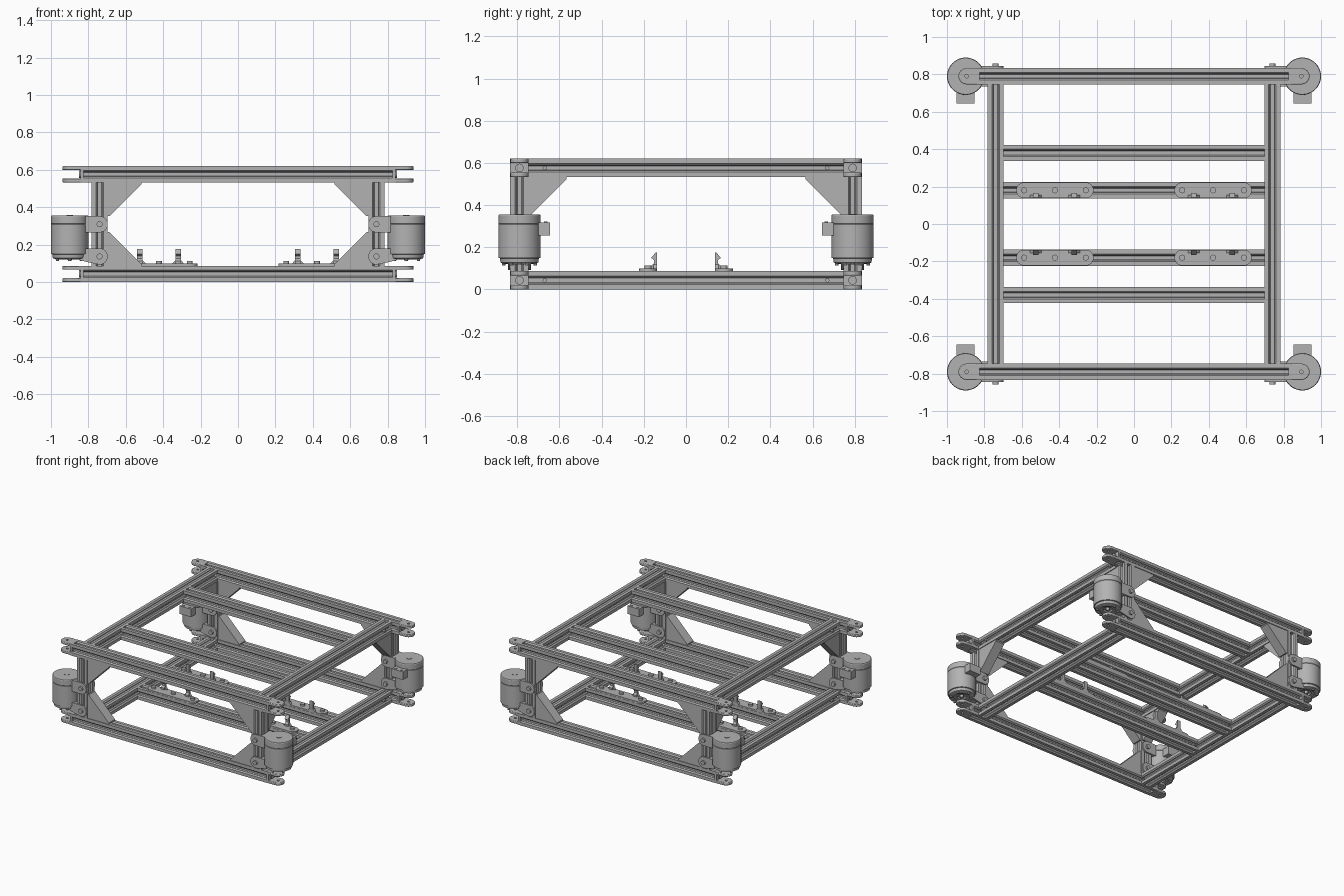
import bpy, bmesh, math
from mathutils import Vector

cube = bpy.data.objects.get("Cube")
if cube:
    bpy.data.objects.remove(cube, do_unlink=True)

grey = bpy.data.materials.new("machined grey")
grey.use_nodes = True
COL = (0.45, 0.45, 0.45, 1)
grey.diffuse_color = COL
grey.node_tree.nodes["Principled BSDF"].inputs["Base Color"].default_value = COL

H = 0.0435                      # half width of a rail
RAIL_X, RAIL_Y = 0.74, 0.79     # post positions
LOW, HIGH, MID = H, 0.62 - H, 0.31
MOTOR_X = 0.9
parts = []


def finish(name, bm):
    bmesh.ops.recalc_face_normals(bm, faces=bm.faces)
    me = bpy.data.meshes.new(name)
    bm.to_mesh(me)
    bm.free()
    me.materials.append(grey)
    ob = bpy.data.objects.new(name, me)
    bpy.context.collection.objects.link(ob)
    parts.append(ob)
    return ob


def prism(name, pts, axis, lo, hi):
    """Extrude a flat outline along an axis from lo to hi."""
    place = {"x": lambda a, b: (lo, a, b),
             "y": lambda a, b: (a, lo, b),
             "z": lambda a, b: (a, b, lo)}[axis]
    bm = bmesh.new()
    face = bm.faces.new([bm.verts.new(place(*p)) for p in pts])
    ext = bmesh.ops.extrude_face_region(bm, geom=[face])
    step = Vector([hi - lo if a == axis else 0 for a in "xyz"])
    bmesh.ops.translate(bm, vec=step, verts=[v for v in ext["geom"] if isinstance(v, bmesh.types.BMVert)])
    return finish(name, bm)


def circle(a, b, r, n=20):
    return [(a + r * math.cos(math.tau * i / n), b + r * math.sin(math.tau * i / n)) for i in range(n)]


def arc(a, b, r, start, n=12):
    """Half circle, counterclockwise from a start angle."""
    return [(a + r * math.cos(start + math.pi * i / n), b + r * math.sin(start + math.pi * i / n))
            for i in range(n + 1)]


def rect(a0, a1, b0, b1):
    return [(a0, b0), (a1, b0), (a1, b1), (a0, b1)]


def lathe(name, profile, x, y, n=40):
    """Revolve (radius, height) points around a vertical axis."""
    bm = bmesh.new()
    rings = [[bm.verts.new((px, py, z)) for px, py in circle(x, y, r, n)] for r, z in profile]
    for low, up in zip(rings, rings[1:]):
        for i in range(n):
            j = (i + 1) % n
            bm.faces.new((low[i], low[j], up[j], up[i]))
    bm.faces.new(rings[0])
    bm.faces.new(rings[-1])
    return finish(name, bm)


def slot_profile(a, b):
    """Square extrusion section with an undercut V slot on each side."""
    side = [(H, H), (0.02, H), (0.012, H - 0.009), (0.012, H - 0.013), (0.022, H - 0.013), (0.01, H - 0.026)]
    side += [(-u, v) for u, v in reversed(side[1:])]
    pts = []
    for k in range(4):
        c, s = round(math.cos(k * math.pi / 2)), round(math.sin(k * math.pi / 2))
        pts += [(a + c * u - s * v, b + s * u + c * v) for u, v in side]
    return pts


def gusset(name, axis, a, b, da, db, centre):
    """Solid corner wedge with blunt tips."""
    L, t = 0.18, 0.01
    pts = [(0, 0), (L, 0), (L, t), (t, L), (0, L)]
    prism(name, [(a + da * u, b + db * v) for u, v in pts], axis, centre - 0.038, centre + 0.038)


# Long rails with forked, rounded ends
cutters = []
for sx in (-1, 1):
    for sy in (-1, 1):
        cutters.append(prism("pin_hole_cutter", circle(sx * 0.895, sy * RAIL_Y, 0.009), "z", -0.05, 0.67))
        parts.remove(cutters[-1])
        cutters[-1].hide_render = True
        cutters[-1].display_type = "WIRE"
        cutters[-1].hide_set(True)
for z, level in ((LOW, "lower"), (HIGH, "upper")):
    for sy, end in ((-1, "front"), (1, "back")):
        y = sy * RAIL_Y
        prism(f"{level}_{end}_rail", slot_profile(y, z), "x", -0.825, 0.825)
        for sx in (-1, 1):
            prism("fork_root", rect(sx * 0.825, sx * 0.842, y - H, y + H), "z", z - H, z + H)
            tip = arc(0.895, y, H, -math.pi / 2)
            outline = [(sx * u, v) for u, v in tip + [(0.835, y + H), (0.835, y - H)]]
            for lo in (z - H, z + H - 0.021):
                tine = prism("fork_tine", outline, "z", lo, lo + 0.021)
                bev = tine.modifiers.new("soft edge", "BEVEL")
                bev.width, bev.segments, bev.limit_method = 0.004, 2, "ANGLE"
                hole = tine.modifiers.new("pin hole", "BOOLEAN")
                hole.object = cutters[(sx > 0) * 2 + (sy > 0)]
            prism("fork_bolt", circle(y, z, 0.02), "x", sx * 0.84, sx * 0.85)
            # small slot bolt on the side rails
            prism("slot_bolt", circle(sy * 0.67, z, 0.01, 12), "x", sx * 0.755, sx * 0.782)
    # Side rails
    for sx, side in ((-1, "right"), (1, "left")):
        prism(f"{level}_{side}_rail", slot_profile(sx * RAIL_X, z), "y", -RAIL_Y + H, RAIL_Y - H)

# Cross beams
for sy in (-1, 1):
    prism("upper_cross_beam", slot_profile(sy * 0.38, HIGH), "x", -RAIL_X + H, RAIL_X - H)
    prism("lower_cross_beam", slot_profile(sy * 0.18, LOW), "x", -RAIL_X + H, RAIL_X - H)

    # Bolted mounting strips with hooked lugs on the lower beams
    y, top = sy * 0.18, 2 * H
    for sx in (-1, 1):
        outline = arc(0.588, y, 0.042, -math.pi / 2) + arc(0.258, y, 0.042, math.pi / 2)
        prism("mounting_strip", [(sx * u, v) for u, v in outline], "z", top, top + 0.012)
        for bx in (0.258, 0.423, 0.588):
            prism("strip_bolt", circle(sx * bx, y, 0.016), "z", top + 0.012, top + 0.026)
        for lx in (0.32, 0.525):
            hook = [(0.143, 0.098), (0.165, 0.098), (0.165, 0.112), (0.152, 0.125), (0.152, 0.14),
                    (0.165, 0.15), (0.143, 0.176), (0.138, 0.176), (0.138, 0.11)]
            hook = [(sy * u, v) for u, v in hook]
            prism("lug", hook, "x", sx * lx - 0.014, sx * lx + 0.014)
            foot = [(-0.03, top), (0.03, top), (0.03, 0.1), (0.014, 0.118), (-0.014, 0.118), (-0.03, 0.1)]
            prism("lug_foot", [(sx * lx + u, v) for u, v in foot], "y", sy * 0.138, sy * 0.155)

# Corner posts, gussets and motors
for sx in (-1, 1):
    for sy in (-1, 1):
        x, y = sx * RAIL_X, sy * RAIL_Y
        prism("corner_post", slot_profile(x, y), "z", LOW + H, HIGH - H)
        inner_x, inner_y = sx * (RAIL_X - H), sy * (RAIL_Y - H)
        gusset("upper_gusset", "y", inner_x, HIGH - H, -sx, -1, y)
        gusset("lower_gusset", "y", inner_x, LOW + H, -sx, 1, y)
        gusset("side_gusset", "x", inner_y, HIGH - H, -sy, -1, x)

        mx = sx * MOTOR_X
        lathe("motor", [(0.035, 0.14), (0.035, 0.128), (0.055, 0.128), (0.055, 0.122), (0.075, 0.122),
                        (0.09, 0.128), (0.092, 0.148), (0.1, 0.15), (0.1, 0.308), (0.0985, 0.31),
                        (0.1, 0.312), (0.1, 0.35), (0.097, 0.355)], mx, y)
        lathe("motor_shaft", [(0.012, 0.118), (0.012, 0.145)], mx, y, 16)
        lathe("motor_cap", [(0.018, 0.354), (0.018, 0.358)], mx, y, 20)
        for k in range(6):
            a = math.tau * (k + 0.5) / 6
            prism("motor_screw", circle(mx + 0.075 * math.cos(a), y + 0.075 * math.sin(a), 0.009, 10),
                  "z", 0.113, 0.128)
        # Cable connector on the inward side
        inward = y - sy * 0.09
        prism("connector_box", rect(mx - 0.048, mx + 0.048, 0.257, 0.318), "y", inward, y - sy * 0.145)
        for dx in (-0.025, 0.025):
            prism("connector_pin", circle(mx + dx, y - sy * 0.125, 0.009, 12), "z", 0.316, 0.322)

        # Clamp lugs holding the motor to both faces of the post
        for z, drop in ((0.309, 0), (0.137, 0.012)):
            outline = arc(RAIL_X, z, H, math.pi / 2) + [(0.80, z - H + drop), (0.85, z - H + drop * 2),
                                                        (0.85, z + H)]
            outline = [(sx * u, v) for u, v in outline]
            for face in (-1, 1):
                edge = y + face * H
                prism("clamp_plate", outline, "y", edge, edge + face * 0.011)
                prism("clamp_bolt", circle(x, z, 0.016), "y", edge + face * 0.011, edge + face * 0.024)
            prism("clamp_web", rect(sx * 0.785, sx * 0.83, y - H, y + H), "z", z - H + drop * 2, z + H)

# Smooth round parts, keep edges sharp
bpy.ops.object.select_all(action="DESELECT")
for ob in parts:
    ob.select_set(True)
bpy.context.view_layer.objects.active = parts[0]
bpy.ops.object.shade_smooth_by_angle(angle=math.radians(30))
